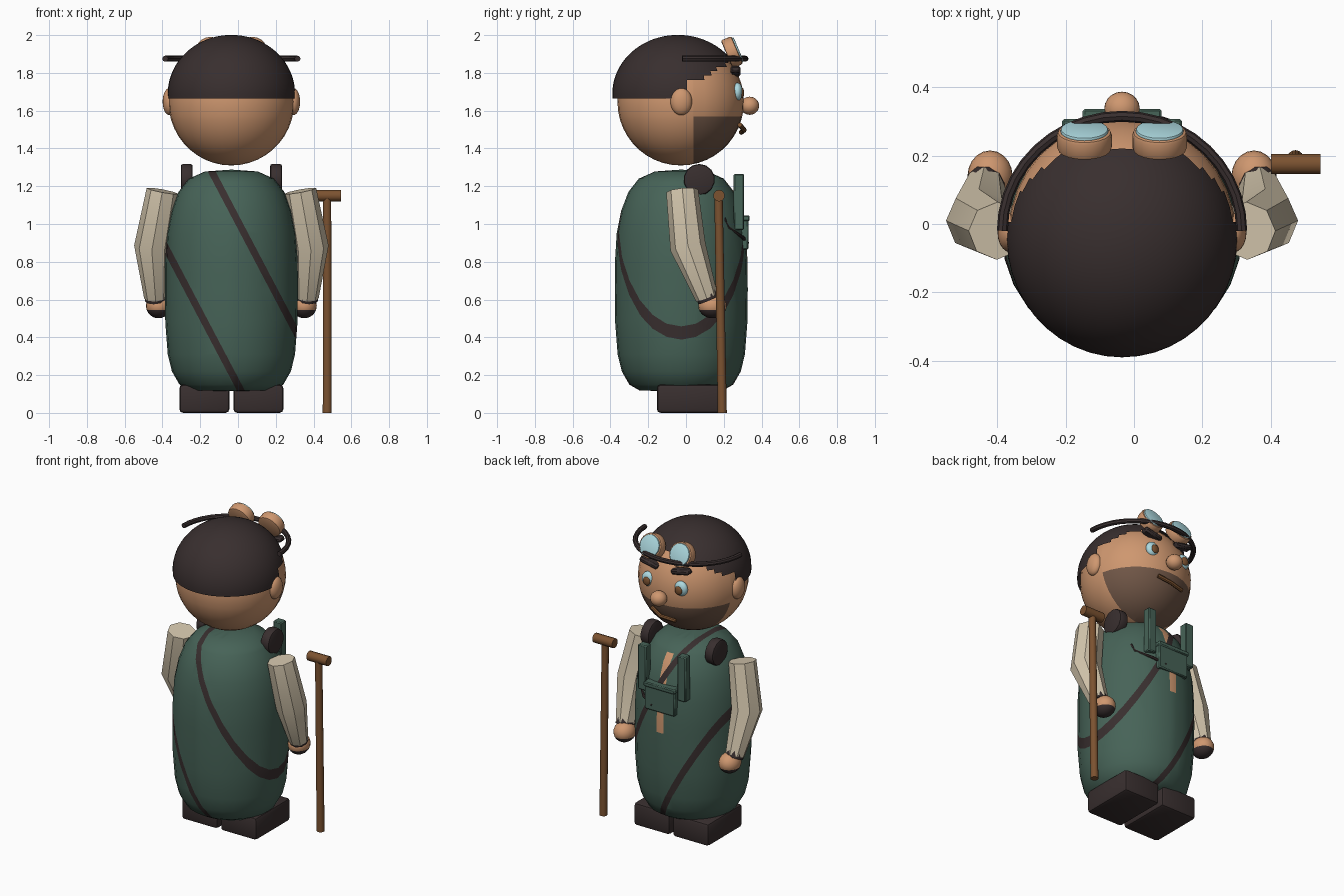
import bpy, bmesh, math
from mathutils import Vector, Matrix

if "Cube" in bpy.data.objects:
    bpy.data.objects.remove(bpy.data.objects["Cube"])

CX, CY = -0.035, -0.025          # centre line of the figure


def mat(name, rgb):
    m = bpy.data.materials.new(name)
    m.diffuse_color = (*rgb, 1)
    m.use_nodes = True
    m.node_tree.nodes["Principled BSDF"].inputs["Base Color"].default_value = m.diffuse_color
    return m


SKIN = mat("skin", (0.62, 0.31, 0.16))
DARK = mat("dark_brown", (0.04, 0.028, 0.028))
GREEN = mat("coat_green", (0.062, 0.125, 0.096))
BEIGE = mat("sleeve_beige", (0.66, 0.57, 0.42))
WOOD = mat("wood_brown", (0.2, 0.085, 0.03))
GLASS = mat("pale_blue", (0.42, 0.7, 0.75))
STUBBLE = mat("stubble", (0.165, 0.095, 0.063))


def finish(name, bm, mats, angle=40):
    me = bpy.data.meshes.new(name)
    bm.normal_update()
    bm.to_mesh(me)
    bm.free()
    ob = bpy.data.objects.new(name, me)
    bpy.context.collection.objects.link(ob)
    for m in mats:
        me.materials.append(m)
    bpy.ops.object.select_all(action='DESELECT')
    ob.select_set(True)
    bpy.context.view_layer.objects.active = ob
    bpy.ops.object.shade_smooth_by_angle(angle=math.radians(angle))
    return ob


def cut(bm, co, no):
    bmesh.ops.bisect_plane(bm, geom=bm.verts[:] + bm.edges[:] + bm.faces[:],
                           plane_co=co, plane_no=no)


def ball_bm(c, r, u=20, v=14):
    bm = bmesh.new()
    bmesh.ops.create_uvsphere(bm, u_segments=u, v_segments=v, radius=1,
                              matrix=Matrix.Translation(c) @ Matrix.Diagonal((*r, 1)))
    return bm


def ball(name, c, r, m):
    return finish(name, ball_bm(c, r), [m])


def rod(name, a, b, r, m, r2=None, seg=14, bevel=0):
    a, b = Vector(a), Vector(b)
    d = b - a
    bm = bmesh.new()
    mx = Matrix.Translation((a + b) / 2) @ d.to_track_quat('Z', 'Y').to_matrix().to_4x4()
    bmesh.ops.create_cone(bm, cap_ends=True, segments=seg, radius1=r,
                          radius2=r if r2 is None else r2, depth=d.length, matrix=mx)
    if bevel:
        rim = [e for e in bm.edges if any(len(f.verts) > 4 for f in e.link_faces)]
        bmesh.ops.bevel(bm, geom=rim, offset=bevel, segments=2, affect='EDGES', profile=0.5)
    return finish(name, bm, [m])


def box(name, c, size, m, bevel=0.006, rot=0, seg=1):
    bm = bmesh.new()
    bmesh.ops.create_cube(bm, size=1, matrix=Matrix.Translation(c)
                          @ Matrix.Rotation(rot, 4, 'Y') @ Matrix.Diagonal((*size, 1)))
    bmesh.ops.bevel(bm, geom=bm.edges[:], offset=bevel, segments=seg, affect='EDGES', profile=0.5)
    return finish(name, bm, [m])


def tube(name, pts, radii, m, seg=8):
    """Skin of rings swept along a path, capped at both ends."""
    bm = bmesh.new()
    pts = [Vector(p) for p in pts]
    rings = []
    for i, p in enumerate(pts):
        t = (pts[min(i + 1, len(pts) - 1)] - pts[max(i - 1, 0)]).normalized()
        ref = Vector((0, 1, 0)) if abs(t.z) > 0.7 else Vector((0, 0, 1))
        s = t.cross(ref).normalized()
        w = s.cross(t)
        rings.append([bm.verts.new(p + radii[i] * (s * math.cos(k * math.tau / seg)
                                                   + w * math.sin(k * math.tau / seg)))
                      for k in range(seg)])
    for r0, r1 in zip(rings, rings[1:]):
        for k in range(seg):
            n = (k + 1) % seg
            bm.faces.new((r0[k], r0[n], r1[n], r1[k]))
    bm.faces.new(rings[0])
    bm.faces.new(rings[-1])
    bmesh.ops.recalc_face_normals(bm, faces=bm.faces[:])
    return finish(name, bm, [m])


# Coat body: lathed barrel with two slanted straps and a shirt opening
profile = [(0, .115), (.22, .118), (.275, .15), (.315, .22), (.337, .31), (.35, .48), (.352, .65),
           (.351, .8), (.342, .95), (.318, 1.07), (.28, 1.17), (.225, 1.24), (.14, 1.278), (0, 1.288)]
bm = bmesh.new()
vs = [bm.verts.new((CX + r, CY, z)) for r, z in profile]
es = [bm.edges.new(p) for p in zip(vs, vs[1:])]
bmesh.ops.spin(bm, geom=vs + es, cent=(CX, CY, 0), axis=(0, 0, 1), angle=math.tau, steps=28)
bmesh.ops.remove_doubles(bm, verts=bm.verts[:], dist=1e-4)
bmesh.ops.recalc_face_normals(bm, faces=bm.faces[:])
SLOPE, STRAPS, HALF = 1.9, (1.013, 0.147), 0.04
for c in STRAPS:
    for s in (-HALF, HALF):
        cut(bm, (0, 0, c + s), (SLOPE, 0, 1))
for s in (-.025, .025):
    cut(bm, (CX + s, 0, 0), (1, 0, 0))
for z in (.73, 1.22):
    cut(bm, (0, 0, z), (0, 0, 1))
for f in bm.faces:
    p = f.calc_center_median()
    if any(abs(p.z + SLOPE * p.x - c) < HALF for c in STRAPS):
        f.material_index = 1
    elif p.y > 0 and abs(p.x - CX) < .025 and .73 < p.z < 1.22:
        f.material_index = 2
finish("coat_body", bm, [GREEN, DARK, SKIN])

# Head with stubble over the jaw
bm = ball_bm((CX, -.028, 1.647), (.333, .335, .337), 32, 22)
cut(bm, (0, .04, 0), (0, 1, 0))
cut(bm, (0, 0, 1.57), (0, 0, 1))
for f in bm.faces:
    p = f.calc_center_median()
    f.material_index = int(p.y > .04 and p.z < 1.57)
finish("head", bm, [SKIN, STUBBLE])

# Hair cap: low at the nape, stepping up toward the brow
bm = ball_bm((CX, -.043, 1.69), (.337, .347, .311), 44, 40)


def hairline(y):
    return 1.665 + (0 if y < -.05 else min(.09, (y + .05) * 1.1)) + max(0, y - .06) * .55


bmesh.ops.delete(bm, geom=[f for f in bm.faces
                           if f.calc_center_median().z < hairline(f.calc_center_median().y)
                           or f.calc_center_median().y > .225], context='FACES')
finish("hair", bm, [DARK])

# Face
ball("nose", (CX, .337, 1.626), (.052, .05, .048), SKIN)
tube("mouth", [(.05, .285, 1.525), (-.03, .308, 1.497), (-.13, .292, 1.485)], [.013] * 3, WOOD)

# Goggle strap: half ring floating around the brow
arc = [math.pi * i / 20 for i in range(21)]
tube("goggle_strap", [(CX + .35 * math.cos(a), -.02 + .335 * math.sin(a), 1.875) for a in arc],
     [.016] * 21, DARK)

axis = Vector((0, .92, .39))
for side, s in (("right", 1), ("left", -1)):
    def P(dx, y, z):
        return Vector((CX + s * dx, y, z))
    ball(side + "_ear", P(.328, -.025, 1.648), (.036, .057, .072), SKIN)
    ball(side + "_eye", P(.12, .272, 1.7), (.045, .028, .048), GLASS)
    ball(side + "_pupil", P(.117, .296, 1.694), (.026, .012, .028), WOOD)
    box(side + "_eyebrow", P(.115, .262, 1.808), (.13, .055, .034), DARK, .01, s * -.2)
    # Goggle cup and lens
    g = P(.11, .245, 1.91)
    rod(side + "_goggle_cup", g - axis * .032, g + axis * .028, .08, SKIN, seg=20, bevel=.01)
    rod(side + "_goggle_lens", g + axis * .02, g + axis * .037, .07, GLASS, seg=20, bevel=.006)
    # Arm: bent sleeve, dark cuff, hand with dark lower half
    tube(side + "_sleeve", [P(.365, -.02, 1.175), P(.42, .01, .88), P(.402, .11, .61)],
         [.085, .095, .06], BEIGE)
    rod(side + "_cuff", P(.404, .1, .64), P(.4, .118, .598), .058, DARK, seg=10)
    bm = ball_bm(P(.386, .14, .567), (.066, .075, .066))
    cut(bm, (0, 0, .545), (0, 0, 1))
    for f in bm.faces:
        f.material_index = int(f.calc_center_median().z < .545)
    finish(side + "_hand", bm, [SKIN, DARK])
    # Shoulder pad, boot, binocular barrel
    rod(side + "_shoulder_pad", P(.205, .07, 1.235), P(.268, .07, 1.235), .083, DARK, bevel=.012)
    box(side + "_boot", P(.143, .028, .075), (.265, .365, .15), DARK, .02, seg=2)
    box(side + "_binocular_barrel", P(.145, .28, 1.117), (.06, .055, .297), GREEN)

# Binocular bridge and its carrying cord
box("binocular_bridge", (CX, .305, .95), (.22, .05, .17), GREEN)
box("binocular_lid", (CX, .308, 1.03), (.23, .058, .03), GREEN)
tube("binocular_cord", [(.19, .2, 1.03), (.18, .225, .98), (.1, .3, .93), (.02, .325, .9)],
     [.009] * 4, DARK)

# Walking cane
rod("cane_shaft", (.472, .192, 0), (.472, .172, 1.15), .024, WOOD, r2=.022)
rod("cane_handle", (.4, .175, 1.15), (.545, .175, 1.15), .031, WOOD, seg=10)
